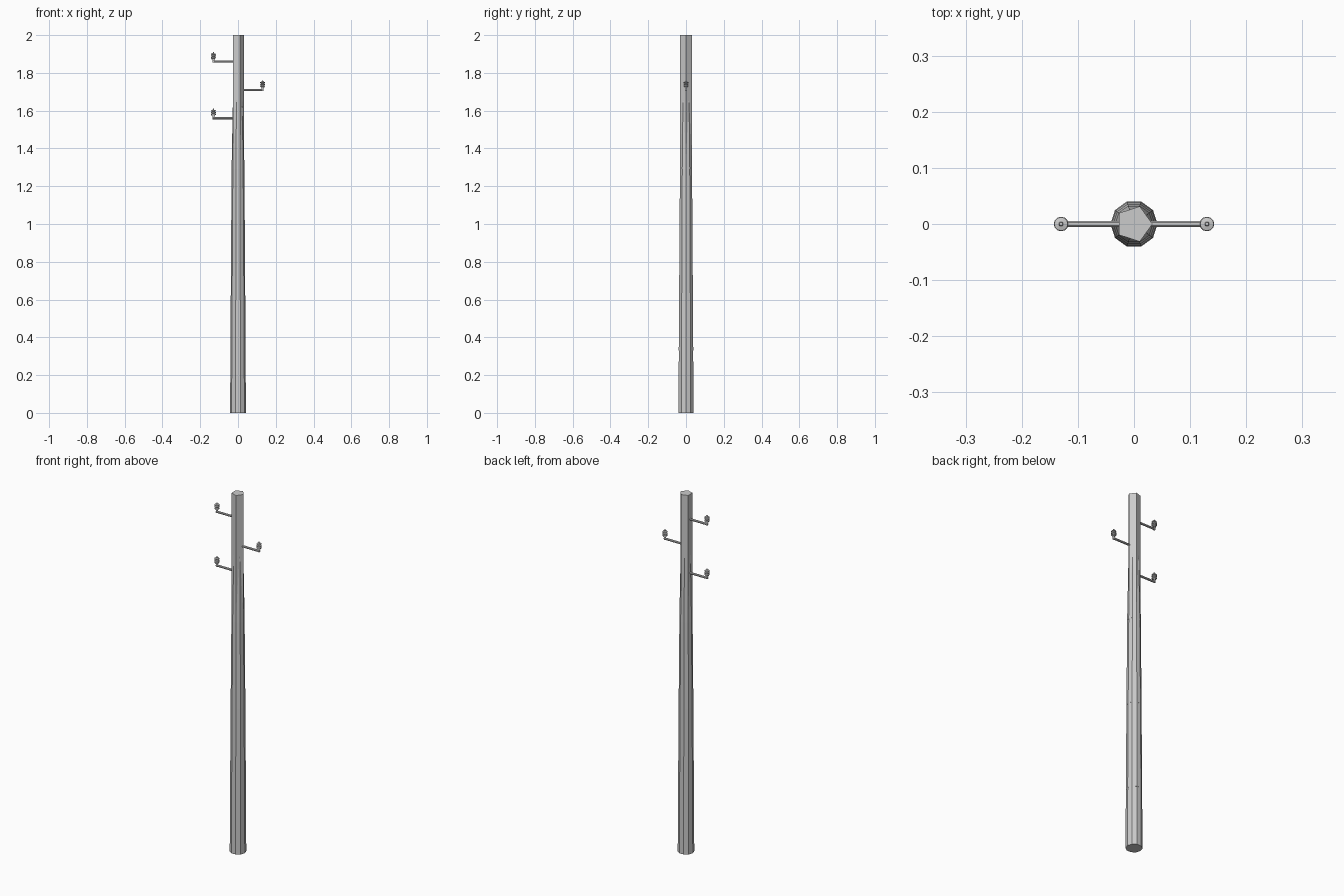
import bpy, bmesh, math

if "Cube" in bpy.data.objects:
    bpy.data.objects.remove(bpy.data.objects["Cube"])


def mesh_object(name, bm):
    bmesh.ops.recalc_face_normals(bm, faces=bm.faces)
    me = bpy.data.meshes.new(name)
    bm.to_mesh(me)
    bm.free()
    ob = bpy.data.objects.new(name, me)
    bpy.context.collection.objects.link(ob)
    return ob


def loft(name, rings):
    """Join rings of points with quads and cap both ends."""
    bm = bmesh.new()
    loops = [[bm.verts.new(p) for p in ring] for ring in rings]
    n = len(loops[0])
    for a, b in zip(loops, loops[1:]):
        for i in range(n):
            j = (i + 1) % n
            bm.faces.new((a[i], a[j], b[j], b[i]))
    bm.faces.new(loops[0])
    bm.faces.new(loops[-1])
    return mesh_object(name, bm)


def ring(r, z, n, x=0):
    return [(x + r * math.cos(2 * math.pi * i / n),
             r * math.sin(2 * math.pi * i / n), z) for i in range(n)]


# Pole: five-sided core with nested, ten-sided tapering sleeves
loft("pole_core", [ring(0.033, 0, 5), ring(0.033, 2, 5)])
seams = [0, 0.33, 0.81, 1.29, 1.66]
radii = [0.042, 0.0405, 0.0375, 0.034, 0.0275]
for k in range(4):
    loft(f"pole_sleeve_{k + 1}", [ring(radii[k], seams[k], 10),
                                 ring(radii[k + 1] - 0.0005, seams[k + 1], 10)])

# Ribbed insulator profile: radius, height above arm
profile = [(0.005, -0.005), (0.005, 0.012), (0.009, 0.012), (0.009, 0.016),
           (0.013, 0.018), (0.013, 0.022), (0.008, 0.025), (0.013, 0.028),
           (0.013, 0.032), (0.008, 0.035), (0.013, 0.038), (0.012, 0.042),
           (0.004, 0.044), (0.003, 0.051)]

# Cross arms with their insulators
for name, side, z in (("upper", -1, 1.86), ("middle", 1, 1.71), ("lower", -1, 1.56)):
    section = [(0.0055 * math.cos(math.pi * (i + .5) / 4) / math.cos(math.pi / 8),
                0.0055 * math.sin(math.pi * (i + .5) / 4) / math.cos(math.pi / 8)) for i in range(8)]
    loft(f"{name}_arm", [[(side * x, a, z + b) for a, b in section] for x in (0.015, 0.134)])
    loft(f"{name}_insulator", [ring(r, z + h, 12, side * 0.13) for r, h in profile])
